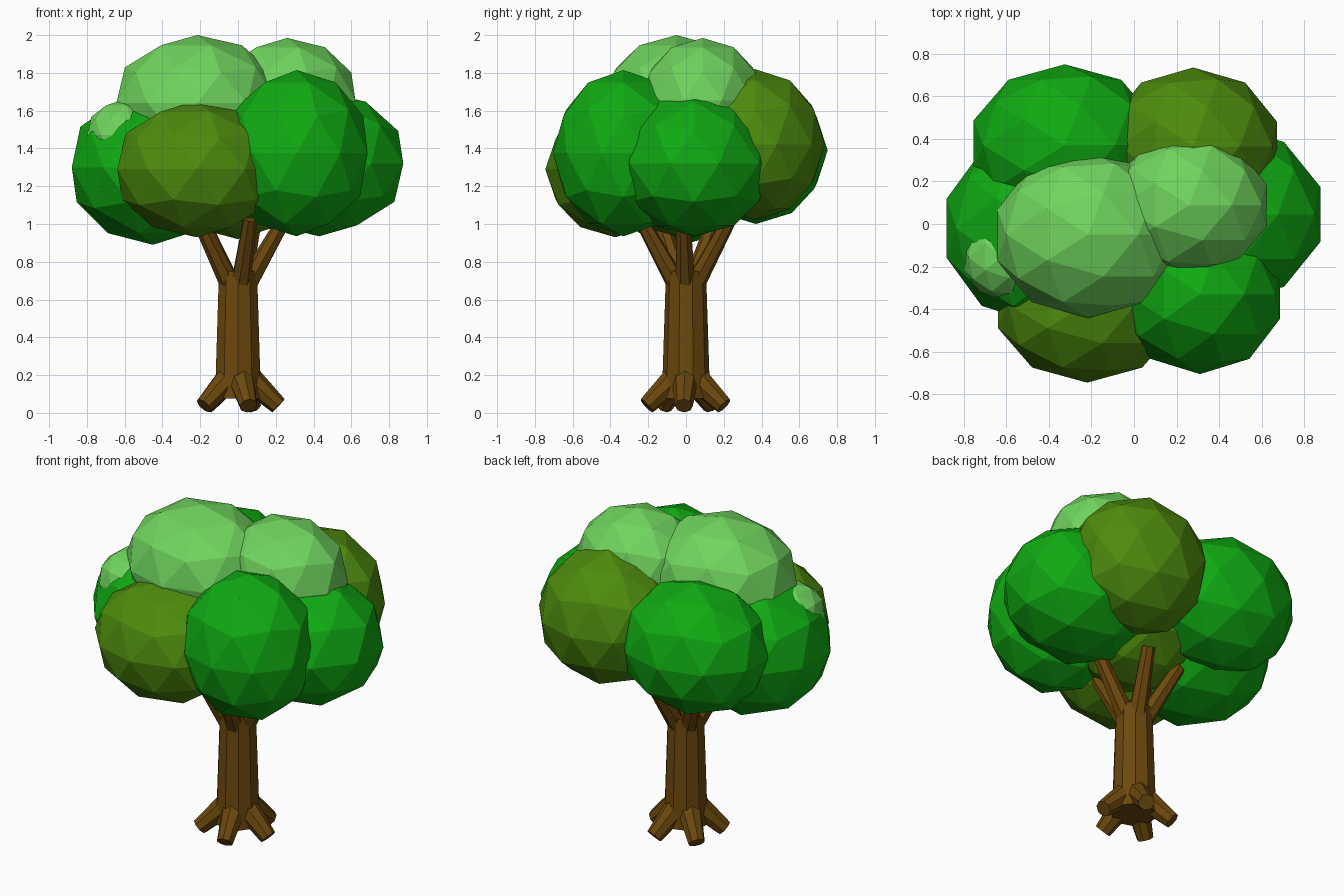
import bpy, bmesh, math
from mathutils import Vector, Matrix

if "Cube" in bpy.data.objects:
    bpy.data.objects.remove(bpy.data.objects["Cube"])


def material(name, rgb):
    m = bpy.data.materials.new(name)
    m.diffuse_color = (*rgb, 1)
    m.use_nodes = True
    m.node_tree.nodes["Principled BSDF"].inputs["Base Color"].default_value = m.diffuse_color
    return m


BRIGHT = material("bright_green", (0.005, 0.40, 0.006))
LIGHT = material("light_green", (0.16, 0.66, 0.11))
OLIVE = material("olive_green", (0.075, 0.26, 0.004))
BARK = material("bark_brown", (0.15, 0.065, 0.004))


def finish(bm, name, mat):
    mesh = bpy.data.meshes.new(name)
    bm.to_mesh(mesh)
    bm.free()
    mesh.materials.append(mat)
    obj = bpy.data.objects.new(name, mesh)
    bpy.context.collection.objects.link(obj)
    return obj


def leaf_clump(name, centre, size, mat):
    """Faceted ball stretched to the given radii."""
    bm = bmesh.new()
    bmesh.ops.create_icosphere(
        bm, subdivisions=2, radius=1,
        matrix=Matrix.Translation(centre) @ Matrix.Diagonal((*size, 1)))
    finish(bm, name, mat)


def limb(name, start, end, r1, r2, sides):
    """Tapered prism running from start to end."""
    a, b = Vector(start), Vector(end)
    turn = (b - a).to_track_quat('Z', 'Y').to_matrix().to_4x4()
    bm = bmesh.new()
    bmesh.ops.create_cone(
        bm, cap_ends=True, segments=sides, radius1=r1, radius2=r2,
        depth=(b - a).length, matrix=Matrix.Translation((a + b) / 2) @ turn)
    finish(bm, name, BARK)


# Crown
clumps = [
    ("core_clump", (0.0, 0.0, 1.31), (0.42, 0.40, 0.39), OLIVE),
    ("front_clump", (-0.22, -0.375, 1.29), (0.44, 0.37, 0.36), OLIVE),
    ("back_right_clump", (0.278, 0.365, 1.42), (0.415, 0.37, 0.40), OLIVE),
    ("front_right_clump", (0.31, -0.33, 1.375), (0.395, 0.375, 0.44), BRIGHT),
    ("right_clump", (0.43, 0.045, 1.32), (0.468, 0.42, 0.385), BRIGHT),
    ("left_clump", (-0.45, -0.02, 1.30), (0.452, 0.45, 0.41), BRIGHT),
    ("back_left_clump", (-0.325, 0.37, 1.39), (0.45, 0.38, 0.39), BRIGHT),
    ("top_left_clump", (-0.216, -0.05, 1.64), (0.45, 0.392, 0.36), LIGHT),
    ("top_right_clump", (0.26, 0.088, 1.655), (0.38, 0.328, 0.33), LIGHT),
    ("small_left_clump", (-0.62, -0.155, 1.47), (0.185, 0.20, 0.185), LIGHT),
]
for clump in clumps:
    leaf_clump(*clump)

# Trunk
limb("trunk", (0, 0, 0.075), (0, 0, 0.75), 0.128, 0.106, 10)

# Five roots and five branches around the trunk
for i in range(5):
    ang = math.radians(-75 + 72 * i)
    c, s = math.cos(ang), math.sin(ang)
    limb(f"root_{i + 1}", (0.05 * c, 0.05 * s, 0.19),
         (0.215 * c, 0.215 * s, 0.038), 0.072, 0.048, 8)
    limb(f"branch_{i + 1}", (0.05 * c, 0.05 * s, 0.68),
         (0.25 * c, 0.25 * s, 1.03), 0.054, 0.038, 7)
